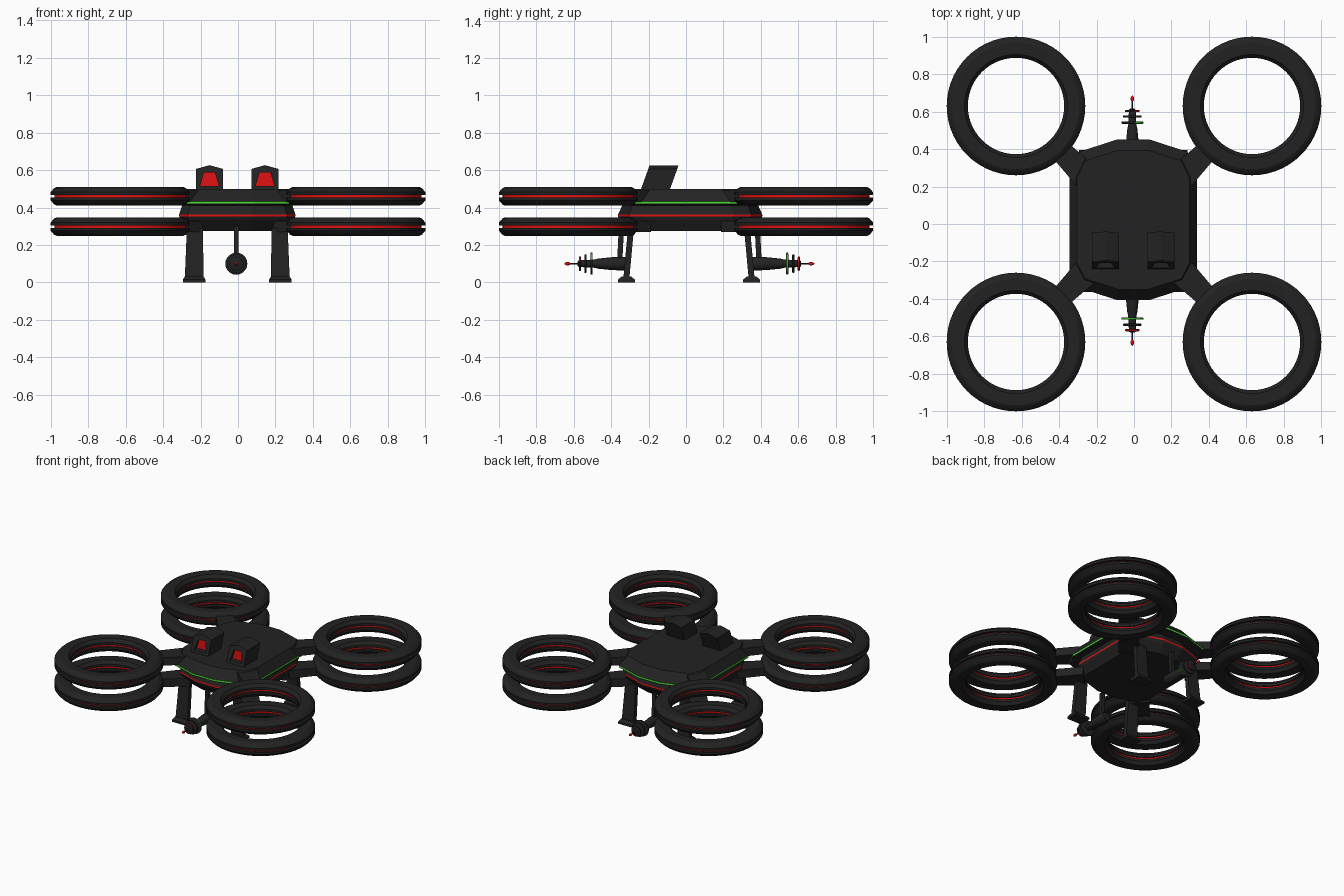
import bpy, bmesh, math
from mathutils import Vector

cube = bpy.data.objects.get("Cube")
if cube:
    bpy.data.objects.remove(cube, do_unlink=True)


def material(name, rgb):
    m = bpy.data.materials.new(name)
    m.use_nodes = True
    m.diffuse_color = (*rgb, 1)
    bsdf = next(n for n in m.node_tree.nodes if n.type == 'BSDF_PRINCIPLED')
    bsdf.inputs["Base Color"].default_value = (*rgb, 1)
    return m


MATS = [material("charcoal", (0.016, 0.016, 0.016)),
        material("red", (0.75, 0.006, 0.006)),
        material("green", (0.07, 0.7, 0.03))]
DARK, RED, GREEN = range(3)
CX = -0.004  # slight sideways offset of the hull


def loft(name, loops, bands=None, end=DARK, closed=False, smooth=False, rule=None):
    """Skin a row of equal-length loops; bands maps a band number to a colour."""
    bands = bands or {}
    bm = bmesh.new()
    rows = [[bm.verts.new(p) for p in loop] for loop in loops]
    n = len(rows[0])
    for i in range(len(rows) if closed else len(rows) - 1):
        a, b = rows[i], rows[(i + 1) % len(rows)]
        for j in range(n):
            k = (j + 1) % n
            f = bm.faces.new((a[j], a[k], b[k], b[j]))
            f.material_index = bands.get(i, DARK)
    if not closed:
        bm.faces.new(rows[0][::-1])
        bm.faces.new(rows[-1]).material_index = end
    bmesh.ops.recalc_face_normals(bm, faces=bm.faces)
    if rule:
        for f in bm.faces:
            f.normal_update()
            if f.material_index and not rule(f.normal):
                f.material_index = DARK
    me = bpy.data.meshes.new(name)
    bm.to_mesh(me)
    bm.free()
    for m in MATS:
        me.materials.append(m)
    ob = bpy.data.objects.new(name, me)
    bpy.context.collection.objects.link(ob)
    if smooth:
        bpy.context.view_layer.objects.active = ob
        bpy.ops.object.select_all(action='DESELECT')
        ob.select_set(True)
        bpy.ops.object.shade_smooth_by_angle(angle=math.radians(25))
    return ob


def circle(r, n):
    return [(r * math.cos(t), r * math.sin(t))
            for t in (2 * math.pi * i / n for i in range(n))]


def rect(cx, cy, z, hx, hy):
    return [(cx + sx * hx, cy + sy * hy, z)
            for sx, sy in ((-1, -1), (1, -1), (1, 1), (-1, 1))]


# Hull: stacked outlines with a green lip and a red waistline
half = [(0.09, 0.45), (0.29, 0.385), (0.34, 0.28),
        (0.34, -0.245), (0.29, -0.34), (0.09, -0.405)]
outline = half + [(-x, y) for x, y in reversed(half)]


def hull_loop(inset, z):
    sx, sy = 1 - inset / 0.34, 1 - 1.4 * inset / 0.425
    return [(CX + x * sx, 0.022 + (y - 0.022) * sy, z) for x, y in outline]


loft("hull", [hull_loop(*p) for p in
              [(0.07, 0.275), (0.035, 0.335), (0.03, 0.352), (0.03, 0.363),
               (0.045, 0.41), (0, 0.417), (0, 0.421), (0, 0.433), (0.005, 0.44),
               (0.04, 0.498)]], {2: RED, 6: GREEN})

# Ducted rotor rings: chamfered section with red-floored grooves in and out
section = [(0.257, 0.025), (0.275, 0.048), (0.337, 0.05), (0.352, 0.043),
           (0.37, 0.022), (0.37, 0.007), (0.35, 0.007)]
section += [(r, -h) for r, h in reversed(section)]
section += [(0.257, -0.007), (0.267, -0.007), (0.267, 0.007), (0.257, 0.007)]
for sx, side in ((1, "left"), (-1, "right")):
    for sy, end in ((-1, "front"), (1, "back")):
        for z, level in ((0.46, "upper"), (0.298, "lower")):
            label = f"{level}_{end}_{side}"
            loft("rotor_ring_" + label,
                 [[(sx * 0.63 + x, sy * 0.63 + y, z + h) for x, y in circle(r, 56)]
                  for r, h in section],
                 {6: RED, 15: RED}, closed=True, smooth=True)
            # Diagonal arm from the hull corner to the ring
            d = Vector((sx, sy, 0)).normalized()
            side_dir = Vector((-d.y, d.x, 0))
            up = Vector((0, 0, 1))
            loops = []
            for dist, w in ((0.34, 0.075), (0.545, 0.058)):
                c = d * dist + up * z
                loops.append([c + side_dir * w * a + up * 0.03 * b
                              for a, b in ((-1, -1), (1, -1), (1, 1), (-1, 1))])
            loft("arm_" + label, loops)

        # Landing leg: flat strut leaning outward on a wide foot
        cx = CX + sx * 0.23
        foot_y, top_y = 0.016 + sy * 0.335, 0.016 + sy * 0.31
        loft(f"foot_{end}_{side}",
             [rect(cx, foot_y, 0, 0.06, 0.045), rect(cx, foot_y, 0.015, 0.06, 0.045),
              rect(cx, foot_y, 0.032, 0.05, 0.024)])
        loft(f"leg_{end}_{side}",
             [rect(cx, foot_y, 0.02, 0.05, 0.016),
              rect(cx - sx * 0.004, top_y, 0.29, 0.043, 0.016)])

    # Leaning roof pod with a recessed red window
    px = CX + sx * 0.148
    shell = [(-0.072, 0.49), (0.072, 0.49), (0.072, 0.606), (0, 0.626), (-0.072, 0.606)]
    window = [(-0.05, 0.515), (0.05, 0.515), (0.029, 0.588), (0, 0.588), (-0.029, 0.588)]


    def slanted(points, y):
        return [(px + x, y + (z - 0.5) * 0.36, z) for x, z in points]


    loft("roof_pod_" + side,
         [slanted(shell, -0.085), slanted(shell, -0.24), slanted(window, -0.24),
          [(px + x, -0.2, z) for x, z in window]], end=RED)

# Nose and tail guns on the y axis, hung from the hull
GX, GZ = -0.009, 0.1
guns = (("front", -1, 0.0, lambda n: n.z > 0.3), ("back", 1, 0.036, lambda n: n.x > 0.3))
for end, s, shift, rule in guns:
    def turned(name, profile, n=20, **options):
        loft(name + "_" + end,
             [[(GX + x, s * (h + shift), GZ + z) for x, z in circle(r, n)]
              for r, h in profile], smooth=True, **options)


    turned("gun_barrel", [(0.03, 0.3), (0.036, 0.32), (0.035, 0.39), (0.027, 0.47),
                          (0.022, 0.49), (0.018, 0.575), (0.01, 0.58)])
    for part, r, h, colour in (("large", 0.059, 0.505, GREEN), ("middle", 0.05, 0.538, DARK),
                               ("small", 0.038, 0.567, RED)):
        turned(f"gun_{part}_disc", [(r - 0.005, h - 0.006), (r, h - 0.004),
                                    (r, h + 0.004), (r - 0.005, h + 0.006)],
               bands={1: colour}, rule=rule)
    turned("gun_needle", [(0.004, 0.57), (0.004, 0.625)], n=8)
    turned("gun_tip", [(0.002, 0.615), (0.008, 0.624), (0.01, 0.633),
                       (0.007, 0.643), (0.002, 0.65)], n=12,
           bands=dict.fromkeys(range(4), RED), end=RED)
    # Hanger strut
    loft("gun_hanger_" + end,
         [rect(GX, s * (0.355 + shift), GZ, 0.013, 0.014),
          rect(GX, s * (0.345 + shift), 0.3, 0.013, 0.014)])
